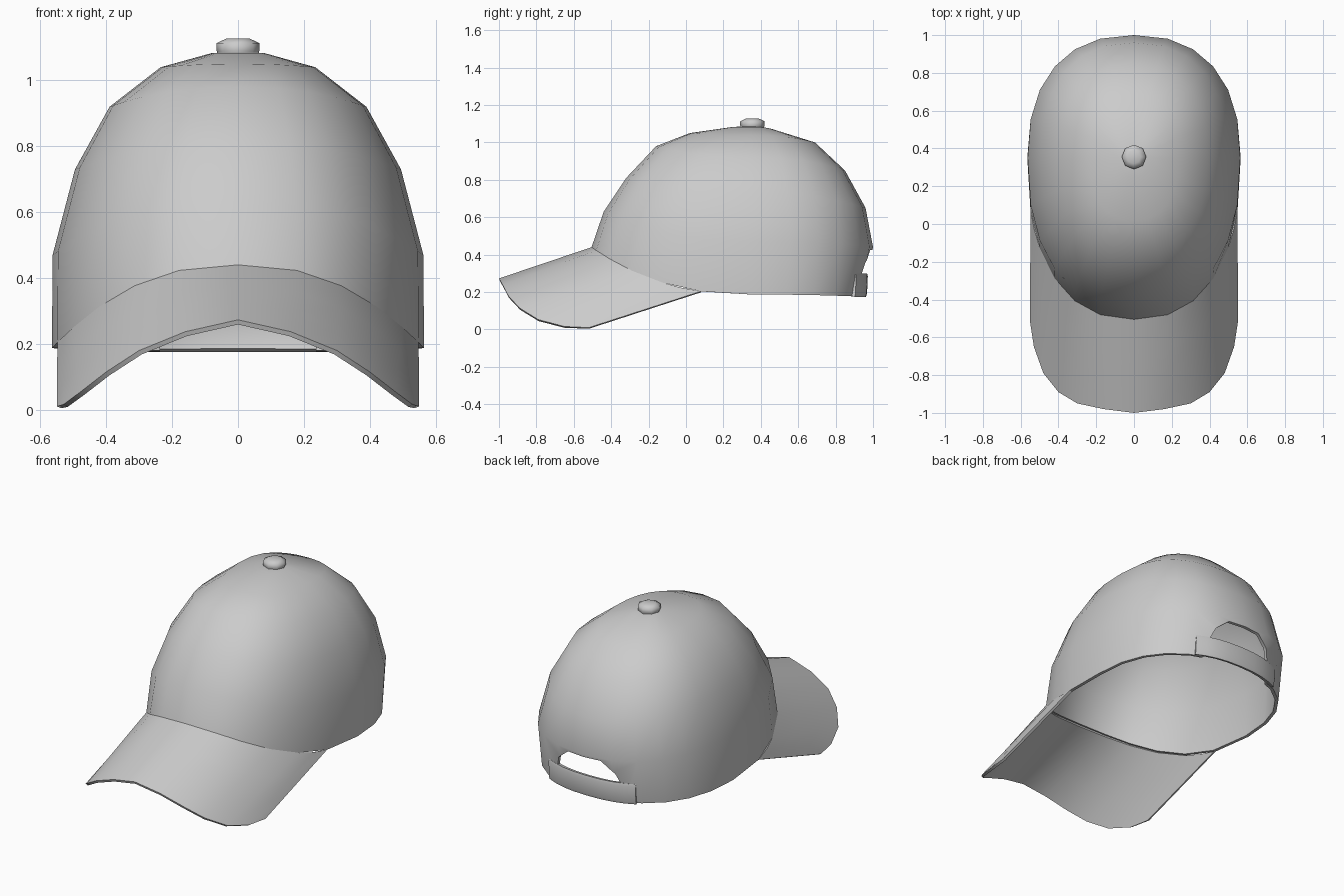
import bpy, math

if "Cube" in bpy.data.objects:
    bpy.data.objects.remove(bpy.data.objects["Cube"])

YC = 0.35      # centre of the crown along y
POWER = 0.85   # squareness of the crown outline


def ring_point(a, front, side, back):
    """Point on a crown ring; a = 0 is the front, turning towards +x."""
    s, c = math.sin(a), -math.cos(a)
    sx = math.copysign(abs(s) ** POWER, s)
    cy = abs(c) ** POWER
    end_y, end_z = front if c < 0 else back
    return (side[0] * sx, YC + (end_y - YC) * cy, end_z * c * c + side[1] * s * s)


def make_object(name, verts, faces, thickness=0):
    mesh = bpy.data.meshes.new(name)
    mesh.from_pydata(verts, [], faces)
    mesh.update()
    ob = bpy.data.objects.new(name, mesh)
    bpy.context.collection.objects.link(ob)
    if thickness:
        mod = ob.modifiers.new("thickness", 'SOLIDIFY')
        mod.thickness = thickness
        mod.offset = -1
    return ob


def finish(ob, angle):
    """Apply modifiers and shade."""
    bpy.ops.object.select_all(action='DESELECT')
    ob.select_set(True)
    bpy.context.view_layer.objects.active = ob
    bpy.ops.object.convert(target='MESH')
    bpy.ops.object.shade_smooth_by_angle(angle=math.radians(angle))


def grid_faces(rows, cols, closed=False):
    faces = []
    for r in range(rows - 1):
        for c in range(cols if closed else cols - 1):
            d = (c + 1) % cols
            faces.append((r * cols + c, r * cols + d, (r + 1) * cols + d, (r + 1) * cols + c))
    return faces


# Crown: rings from front (y, z), side (x, z) and back (y, z) profiles
N = 24
front = [(-.505, .44), (-.44, .63), (-.32, .81), (-.16, .98), (.02, 1.05), (.25, 1.083)]
side = [(.565, .187), (.563, .47), (.495, .73), (.39, .92), (.235, 1.04), (.08, 1.083)]
back = [(.945, .175), (1.0, .44), (.96, .65), (.85, .85), (.69, 1.0), (.45, 1.075)]
verts = [ring_point(2 * math.pi * i / N, *p) for p in zip(front, side, back) for i in range(N)]
rows = len(front)
faces = grid_faces(rows, N, True)
verts.append((0, YC, 1.088))
faces += [((rows - 1) * N + i, (rows - 1) * N + (i + 1) % N, rows * N) for i in range(N)]
crown = make_object("crown", verts, faces, 0.02)

# Arched opening at the back
arch = [(-.24, .05), (-.235, .24), (-.19, .36), (-.11, .425)]
arch += [(-x, z) for x, z in reversed(arch)]
n = len(arch)
cut_verts = [(x, y, z) for y in (.7, 1.2) for x, z in arch]
cut_faces = [(i, i + n, (i + 1) % n + n, (i + 1) % n) for i in range(n)]
cut_faces += [tuple(range(n)), tuple(reversed(range(n, 2 * n)))]
cutter = make_object("opening_cutter", cut_verts, cut_faces)
bpy.context.view_layer.objects.active = cutter
cutter.select_set(True)
bpy.ops.object.mode_set(mode='EDIT')
bpy.ops.mesh.select_all(action='SELECT')
bpy.ops.mesh.normals_make_consistent(inside=False)
bpy.ops.object.mode_set(mode='OBJECT')
cutter.hide_render = True
mod = crown.modifiers.new("opening", 'BOOLEAN')
mod.operation = 'DIFFERENCE'
mod.solver = 'EXACT'
mod.object = cutter
finish(crown, 45)
bpy.data.objects.remove(cutter)

# Brim: ruled between the crown's lower front edge and the outer edge
angles = [0, 15, 30, 45, 60, 67.5, 75]
outer = [(0, -1, .273), (.16, -.98, .237), (.3, -.95, .18), (.4, -.89, .115),
         (.48, -.79, .053), (.53, -.65, .016), (.55, -.52, .01)]
seam = [ring_point(math.radians(a), front[0], side[0], back[0]) for a in angles]


def mirrored(points):
    return [(-x, y, z) for x, y, z in reversed(points[1:])] + points


seam, outer = mirrored(seam), mirrored(outer)
STEPS = 3
verts = [tuple(o + (s - o) * k / STEPS for s, o in zip(ps, po))
         for k in range(STEPS + 1) for ps, po in zip(seam, outer)]
brim = make_object("brim", verts, grid_faces(STEPS + 1, len(seam)), 0.015)
finish(brim, 45)

# Adjustment strap across the opening
span = [math.radians(180 + d) for d in range(-28, 29, 7)]
verts = [ring_point(a, (0, 0), (.56, z), (y, z))
         for y, z in ((.962, .175), (.968, .19), (.972, .285), (.968, .3)) for a in span]
strap = make_object("back_strap", verts, grid_faces(4, len(span)), 0.028)
finish(strap, 45)

# Top button: eight-sided lathe
profile = [(.058, 1.07), (.065, 1.09), (.065, 1.113), (.036, 1.127)]
verts = [(r * math.sin(math.pi * i / 4), .355 - r * math.cos(math.pi * i / 4), z)
         for r, z in profile for i in range(8)]
faces = grid_faces(len(profile), 8, True)
faces += [tuple(reversed(range(8))), tuple(range(24, 32))]
button = make_object("top_button", verts, faces)
finish(button, 70)
